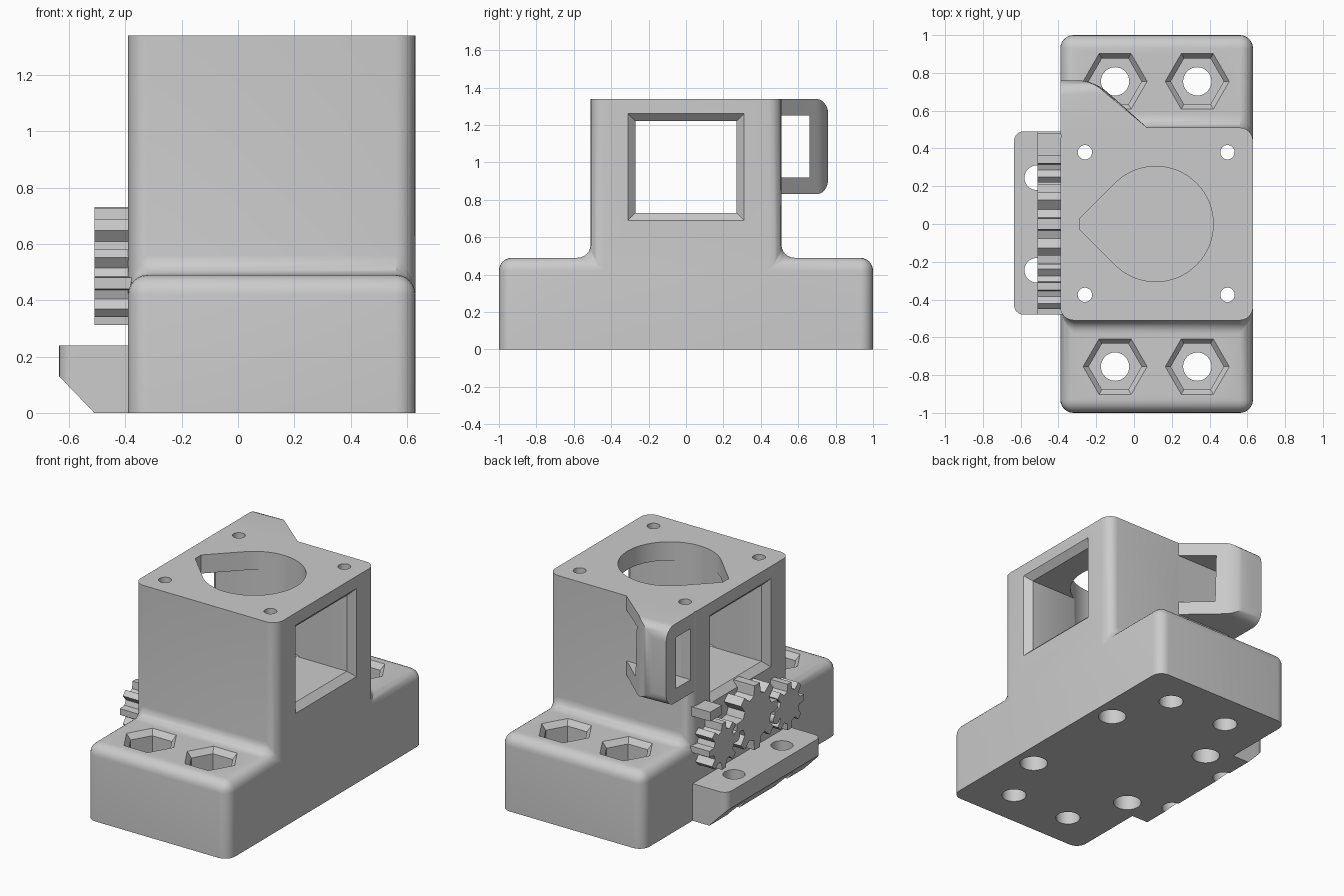
import bpy, bmesh, math
from mathutils import Vector

if "Cube" in bpy.data.objects:
    bpy.data.objects.remove(bpy.data.objects["Cube"], do_unlink=True)

grey = bpy.data.materials.new("plain grey")
grey.use_nodes = True
grey.diffuse_color = (0.6, 0.6, 0.6, 1)
grey.node_tree.nodes["Principled BSDF"].inputs["Base Color"].default_value = (0.6, 0.6, 0.6, 1)

AXES = {"x": lambda a, b, h: (h, a, b), "z": lambda a, b, h: (a, b, h)}


def loft(name, axis, sections):
    """Solid through matching outlines: sections = [(height, outline), ...]"""
    bm = bmesh.new()
    rings = [[bm.verts.new(AXES[axis](a, b, h)) for a, b in pts] for h, pts in sections]
    n = len(rings[0])
    for lo, hi in zip(rings, rings[1:]):
        for i in range(n):
            j = (i + 1) % n
            bm.faces.new((lo[i], lo[j], hi[j], hi[i]))
    bm.faces.new(rings[0][::-1])
    bm.faces.new(rings[-1])
    bmesh.ops.recalc_face_normals(bm, faces=bm.faces)
    mesh = bpy.data.meshes.new(name)
    bm.to_mesh(mesh)
    bm.free()
    obj = bpy.data.objects.new(name, mesh)
    bpy.context.collection.objects.link(obj)
    mesh.materials.append(grey)
    return obj


def prism(name, axis, pts, lo, hi):
    return loft(name, axis, [(lo, pts), (hi, pts)])


def ring(a, b, r, n=48):
    return [(a + r * math.cos(math.tau * i / n), b + r * math.sin(math.tau * i / n)) for i in range(n)]


def rect(a0, a1, b0, b1):
    return [(a0, b0), (a1, b0), (a1, b1), (a0, b1)]


def round_edges(obj, radius, rule, segments=6):
    bm = bmesh.new()
    bm.from_mesh(obj.data)
    chosen = [e for e in bm.edges if rule(e.verts[0].co, e.verts[1].co)]
    bmesh.ops.bevel(bm, geom=chosen, offset=radius, segments=segments, profile=0.5, affect='EDGES')
    bm.to_mesh(obj.data)
    bm.free()


def cut(obj, cutter):
    mod = obj.modifiers.new("cut", 'BOOLEAN')
    mod.operation, mod.solver, mod.object = 'DIFFERENCE', 'EXACT', cutter
    bpy.context.view_layer.objects.active = obj
    bpy.ops.object.modifier_apply(modifier=mod.name)
    bpy.data.objects.remove(cutter, do_unlink=True)


# Overall levels
X0, X1, T, BASE, TOP = -0.39, 0.63, 0.51, 0.49, 1.34

# Body: stepped base and tower in one rounded block
step = [(-1, 0), (1, 0), (1, BASE), (T, BASE), (T, TOP), (-T, TOP), (-T, BASE), (-1, BASE)]
body = prism("body", "x", step, X0, X1)


def body_edge(p, q):
    flat_bottom = p.z < 0.01 and q.z < 0.01
    flat_top = p.z > TOP - 0.01 and q.z > TOP - 0.01
    return not (flat_bottom or flat_top)


round_edges(body, 0.07, body_edge)

# Window through the tower, flared at both ends
def window(grow):
    return rect(-0.27 - grow, 0.27 + grow, 0.73 - grow, 1.22 + grow)


cut(body, loft("window_cutter", "x", [(X0 - 0.02, window(0.06)), (X0 + 0.04, window(0)),
                                      (X1 - 0.04, window(0)), (X1 + 0.02, window(0.06))]))

# Teardrop opening in the top plate
cx, r = 0.115, 0.305
arc = [math.radians(-135 + 270 * i / 48) for i in range(49)]
drop = [(cx + r * math.cos(a), r * math.sin(a)) for a in arc]
drop += [(-0.285, 0.03), (-0.285, -0.03)]
cut(body, prism("opening_cutter", "z", drop, 0.731, TOP + 0.1))

# Nut pockets with bolt holes through the base
for x in (-0.10, 0.335):
    for y in (-0.755, 0.755):
        cut(body, loft("pocket_cutter", "z", [(0.33, ring(x, y, 0.14, 6)), (0.455, ring(x, y, 0.14, 6)),
                                              (0.52, ring(x, y, 0.195, 6))]))
        cut(body, prism("bolt_cutter", "z", ring(x, y, 0.075, 32), -0.1, 0.4))

# Tower screw holes, wide below and narrow at the top
for x in (-0.26, 0.495):
    for y in (-0.375, 0.38):
        cut(body, loft("screw_cutter", "z", [(-0.1, ring(x, y, 0.085, 32)), (1.24, ring(x, y, 0.085, 32)),
                                             (1.24, ring(x, y, 0.038, 32)), (1.5, ring(x, y, 0.038, 32))]))

# Cable loop on the back of the tower
loop = prism("cable_loop", "z", [(X0, 0.47), (0.117, 0.47), (0.07, T), (-0.21, 0.76), (X0, 0.76)], 0.83, TOP)


def loop_edge(p, q):
    back = lambda v: v.y > 0.75
    corner = lambda v: back(v) and v.x > -0.3
    return (back(p) and back(q) and abs(p.x - q.x) > 0.01) or (corner(p) and corner(q))


round_edges(loop, 0.08, loop_edge)
cut(loop, prism("loop_cutter", "x", rect(T, 0.66, 0.92, 1.25), -0.6, 0.4))

# Hinge tab low on the side, chamfered below
tab_ends = [(-0.635, 0.13), (-0.51, 0), (-0.35, 0), (-0.35, 0.24), (-0.635, 0.24)]
tab = prism("side_tab", "z", tab_ends, -0.48, 0.49)
for v in tab.data.vertices:
    v.co = Vector((v.co.x, v.co.z, v.co.y))
tab.data.flip_normals()
round_edges(tab, 0.05, lambda p, q: abs(p.x - q.x) < 0.01 and p.x < -0.6 and abs(p.z - q.z) > 0.05)
for y in (-0.245, 0.245):
    cut(tab, prism("tab_cutter", "z", ring(-0.515, y, 0.065, 32), -0.1, 0.4))


# Toothed relief on the side
def cog(y, z, outer, inner, teeth, turn=0):
    pts = []
    for i in range(teeth):
        for k, rad in ((-0.3, inner), (-0.17, outer), (0.17, outer), (0.3, inner)):
            a = math.tau * (i + k) / teeth + turn
            pts.append((y + rad * math.cos(a), z + rad * math.sin(a)))
    return pts


for label, y, z, outer in (("middle", 0.0, 0.52, 0.21), ("back", 0.34, 0.46, 0.15), ("front", -0.33, 0.46, 0.15)):
    prism(label + "_cog", "x", cog(y, z, outer, outer * 0.7, 8), -0.51, X0 + 0.03)
for label, y, z in (("back", 0.21, 0.47), ("front", -0.2, 0.43)):
    prism(label + "_pin", "x", ring(y, z, 0.035, 20), -0.51, X0 + 0.03)
prism("upper_bar", "x", rect(0.36, 0.48, 0.67, 0.73), -0.51, X0 + 0.03)

# Smooth the rounded faces and keep the corners crisp
bpy.ops.object.select_all(action='DESELECT')
for obj in (body, loop, tab):
    obj.select_set(True)
bpy.context.view_layer.objects.active = body
bpy.ops.object.shade_smooth_by_angle(angle=math.radians(30))
